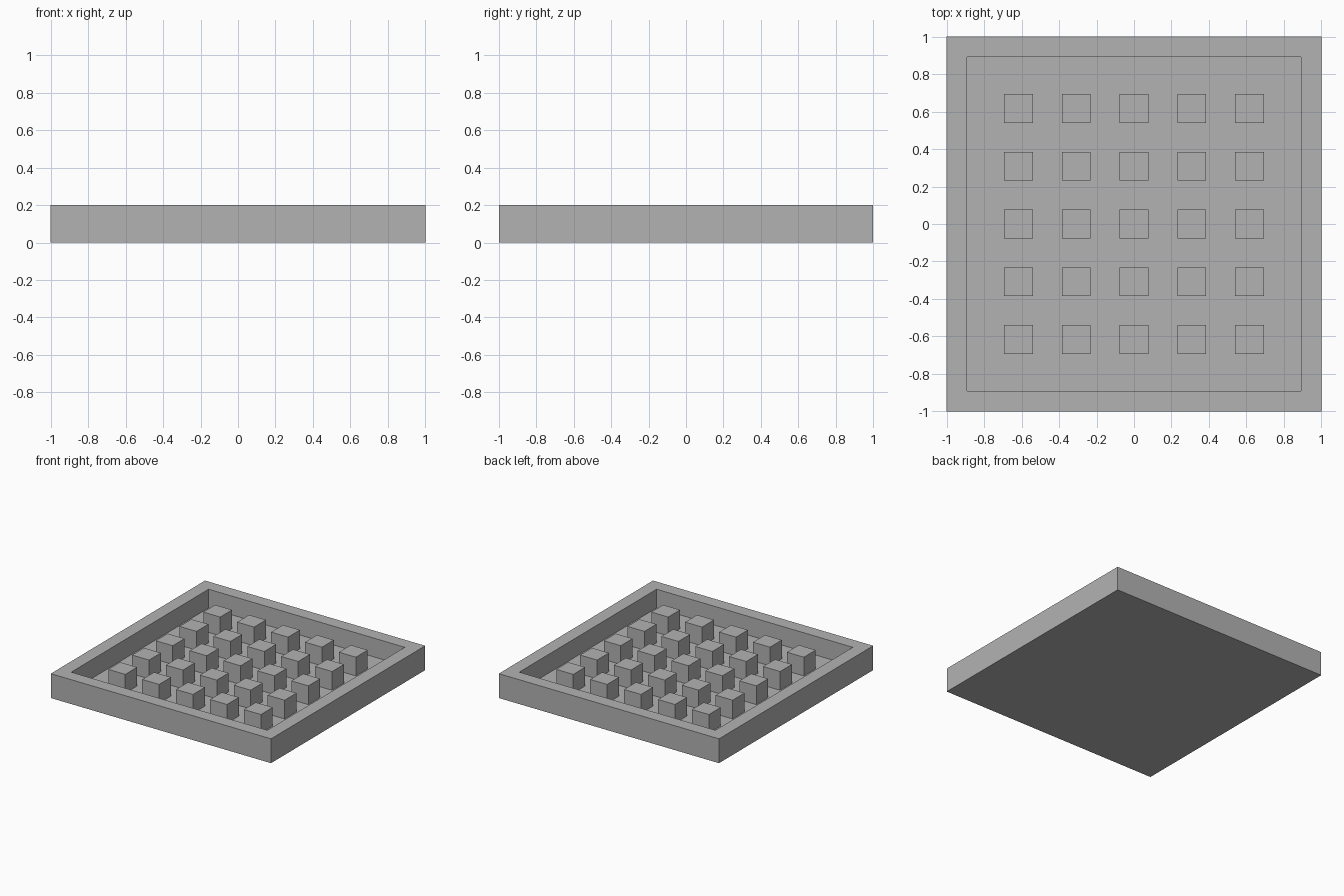
import bpy
import bmesh
from mathutils import Matrix, Vector

HEIGHT = 0.2
FLOOR = 0.046
INNER = 0.846      # half width of the recess
STUD = 0.154       # stud width
PITCH = 0.308      # spacing between stud centres
STUD_TOP = 0.2

if "Cube" in bpy.data.objects:
    bpy.data.objects.remove(bpy.data.objects["Cube"])

grey = bpy.data.materials.new("plain_grey")
grey.use_nodes = True
grey.diffuse_color = (0.45, 0.45, 0.45, 1)
grey.node_tree.nodes["Principled BSDF"].inputs["Base Color"].default_value = grey.diffuse_color


def add_object(name, bm):
    mesh = bpy.data.meshes.new(name)
    bm.to_mesh(mesh)
    bm.free()
    mesh.materials.append(grey)
    obj = bpy.data.objects.new(name, mesh)
    bpy.context.collection.objects.link(obj)
    return obj


def add_box(bm, centre, size):
    matrix = Matrix.Translation(centre) @ Matrix.Diagonal((*size, 1))
    return bmesh.ops.create_cube(bm, size=1, matrix=matrix)


# Square tray: inset the top face and push it down to make the recess
bm = bmesh.new()
add_box(bm, (0, 0, HEIGHT / 2), (2, 2, HEIGHT))
bm.normal_update()
top = max(bm.faces, key=lambda f: f.calc_center_median().z)
bmesh.ops.inset_region(bm, faces=[top], thickness=1 - INNER)
floor = bmesh.ops.extrude_discrete_faces(bm, faces=[top])["faces"][0]
bmesh.ops.translate(bm, verts=floor.verts, vec=Vector((0, 0, FLOOR - HEIGHT)))
add_object("tray", bm)

# Five by five grid of studs standing on the tray floor
stud_height = STUD_TOP - FLOOR
for row in range(-2, 3):
    for column in range(-2, 3):
        bm = bmesh.new()
        add_box(bm, (0, 0, stud_height / 2), (STUD, STUD, stud_height))
        stud = add_object(f"stud_row{row + 3}_column{column + 3}", bm)
        stud.location = (column * PITCH, row * PITCH, FLOOR)
